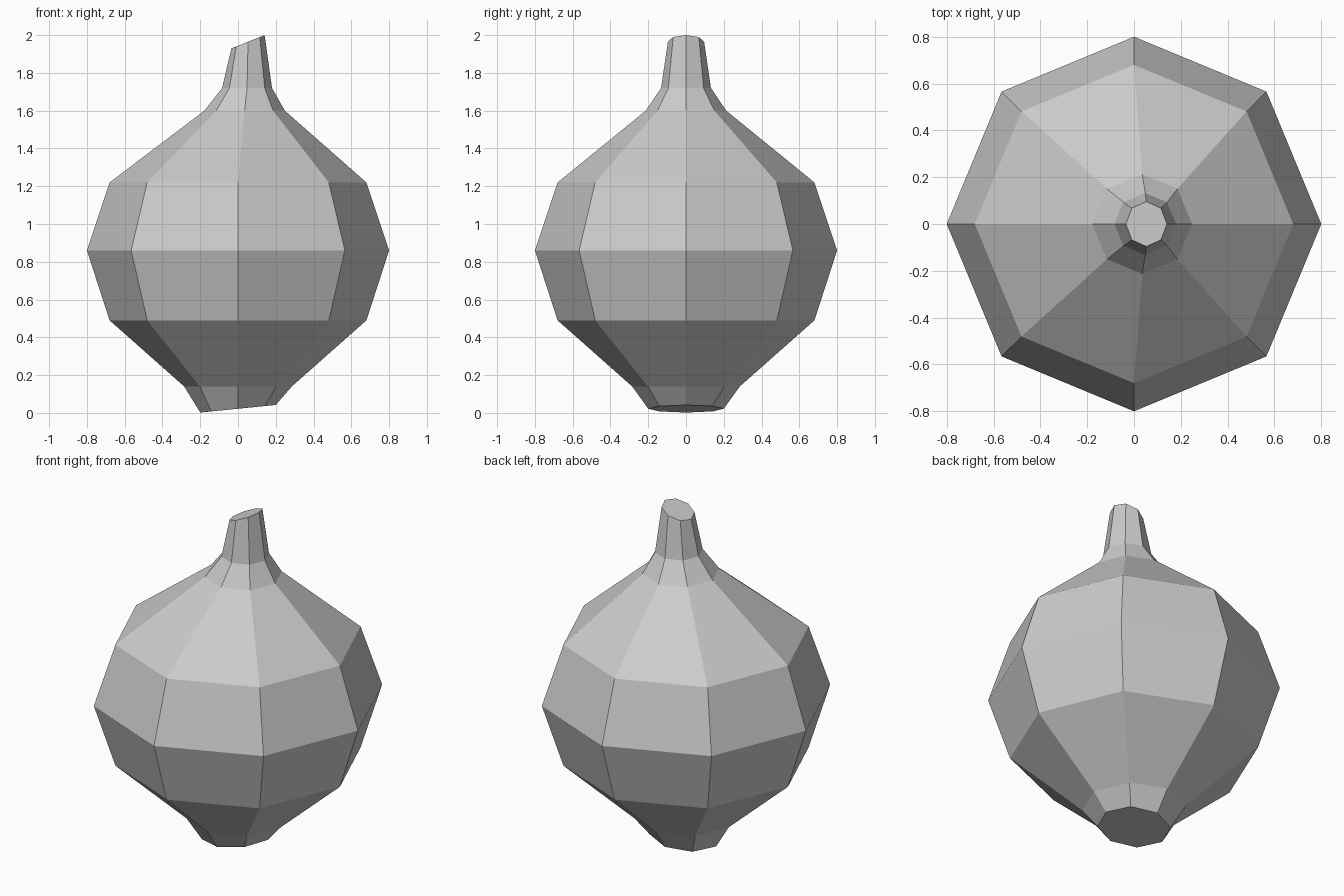
import bpy, bmesh
from math import cos, sin, tau

if "Cube" in bpy.data.objects:
    bpy.data.objects.remove(bpy.data.objects["Cube"])

SIDES = 8
# Profile rings: centre x, centre z, radius x, radius y, height change from left to right
RINGS = [
    (0.00, 0.022, 0.20, 0.20, 0.04),     # tilted root end
    (0.00, 0.14, 0.285, 0.285, 0.0),
    (0.00, 0.49, 0.68, 0.68, 0.0),
    (0.00, 0.86, 0.80, 0.80, 0.0),       # widest point
    (0.00, 1.22, 0.68, 0.68, 0.0),
    (0.035, 1.60, 0.213, 0.213, 0.0),    # shoulder into the neck
    (0.048, 1.72, 0.132, 0.132, 0.0),
    (0.053, 1.965, 0.088, 0.096, 0.07),  # slanted cut tip
]


def make_ring(bm, cx, cz, rx, ry, tilt):
    angles = [tau * i / SIDES for i in range(SIDES)]
    return [bm.verts.new((cx + rx * cos(a), ry * sin(a), cz + tilt / 2 * cos(a)))
            for a in angles]


# Onion-shaped bulb: stacked octagons, skinned and capped
bm = bmesh.new()
rings = [make_ring(bm, *r) for r in RINGS]
for low, high in zip(rings, rings[1:]):
    for i in range(SIDES):
        j = (i + 1) % SIDES
        bm.faces.new((low[i], low[j], high[j], high[i]))
bm.faces.new(rings[0][::-1])
bm.faces.new(rings[-1])

mesh = bpy.data.meshes.new("onion_bulb")
bm.to_mesh(mesh)
bm.free()
bpy.context.collection.objects.link(bpy.data.objects.new("onion_bulb", mesh))
